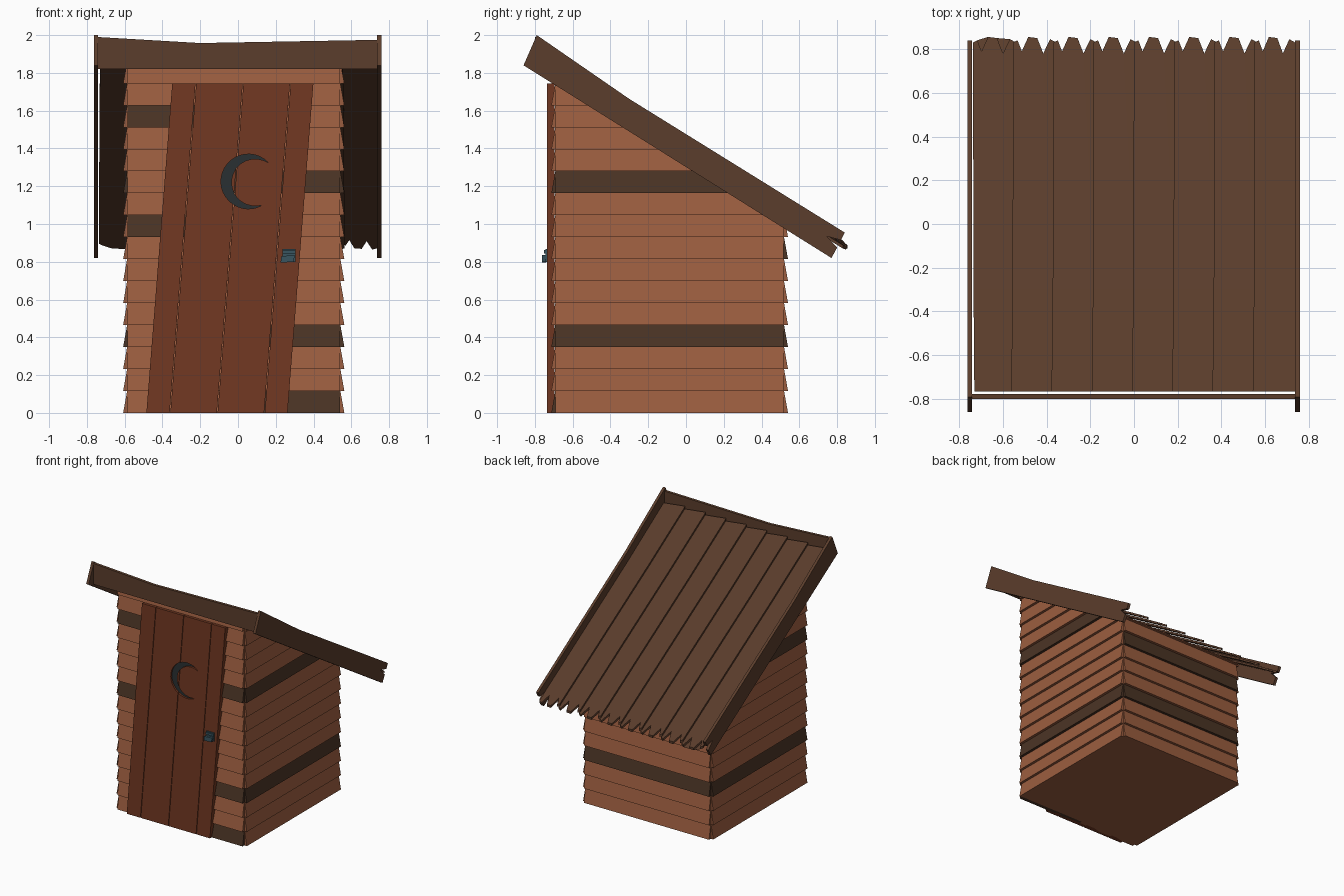
import bpy, bmesh, math
from mathutils import Vector

if "Cube" in bpy.data.objects:
    bpy.data.objects.remove(bpy.data.objects["Cube"])


def material(name, rgb):
    m = bpy.data.materials.new(name)
    m.diffuse_color = (*rgb, 1)
    m.use_nodes = True
    m.node_tree.nodes["Principled BSDF"].inputs["Base Color"].default_value = m.diffuse_color
    return m


WALL = material("red_brown_wood", (0.33, 0.11, 0.05))
DARK = material("dark_plank", (0.07, 0.034, 0.018))
ROOF = material("roof_wood", (0.105, 0.047, 0.025))
DOOR = material("door_wood", (0.17, 0.04, 0.016))
MOON = material("moon_dark", (0.023, 0.03, 0.032))
METAL = material("handle_metal", (0.04, 0.09, 0.115))


def finish(name, bm, *mats):
    bmesh.ops.recalc_face_normals(bm, faces=bm.faces[:])
    me = bpy.data.meshes.new(name)
    bm.to_mesh(me)
    bm.free()
    ob = bpy.data.objects.new(name, me)
    bpy.context.collection.objects.link(ob)
    for m in mats:
        me.materials.append(m)
    return ob


def loft(bm, ring_a, ring_b, mat=0):
    """Solid between two matching rings of points."""
    a = [bm.verts.new(p) for p in ring_a]
    b = [bm.verts.new(p) for p in ring_b]
    n = len(a)
    faces = [bm.faces.new(a), bm.faces.new(b[::-1])]
    faces += [bm.faces.new((a[i], b[i], b[(i + 1) % n], a[(i + 1) % n])) for i in range(n)]
    for f in faces:
        f.material_index = mat


def prism(bm, pts, axis, lo, hi):
    """Extrude a profile along x (points are y,z) or y (points are x,z)."""
    put = (lambda t, p: (t, p[0], p[1])) if axis == 'x' else (lambda t, p: (p[0], t, p[1]))
    loft(bm, [put(lo, p) for p in pts], [put(hi, p) for p in pts])


def rect(x0, x1, z0, z1):
    return [(x0, z0), (x1, z0), (x1, z1), (x0, z1)]


SLOPE = 0.625
NORMAL = Vector((0, SLOPE, 1)).normalized()
X0, X1, Y0, Y1 = -0.585, 0.54, -0.69, 0.517
PITCH = 0.1163


def roof_z(y):
    return 0.82 + (0.775 - y) * SLOPE


def clip_to_roof(bm):
    bmesh.ops.bisect_plane(bm, geom=bm.verts[:] + bm.edges[:] + bm.faces[:],
                           plane_co=(0, 0, roof_z(0) + 0.088), plane_no=NORMAL, clear_outer=True)
    bmesh.ops.holes_fill(bm, edges=bm.edges[:])


# Solid core of the hut
bm = bmesh.new()
prism(bm, rect(X0 + .008, X1 - .008, 0, 1.95), 'y', Y0 + .008, Y1 - .008)
clip_to_roof(bm)
finish("hut_core", bm, WALL)


# Lapped siding: a wedge board per row, a few rows dark
def siding(name, a, b, out, dark_rows):
    bm = bmesh.new()
    a, b, out = Vector((*a, 0)), Vector((*b, 0)), Vector((*out, 0))
    for r in range(16):
        z0, z1 = r * PITCH, (r + 1) * PITCH
        if z0 > roof_z(min(a.y, b.y)) + 0.08:
            continue
        prof = [(-.008, z0), (.023, z0), (.002, z1), (-.008, z1)]
        ring = [[p + out * o + Vector((0, 0, z)) for o, z in prof] for p in (a, b)]
        loft(bm, *ring, mat=1 if r in dark_rows else 0)
    clip_to_roof(bm)
    finish(name, bm, WALL, DARK)


siding("front_siding_left", (X0, Y0), (-0.05, Y0), (0, -1), {8, 13})
siding("front_siding_right", (-0.05, Y0), (X1, Y0), (0, -1), {0, 3, 10})
siding("right_siding", (X1, Y0), (X1, Y1), (1, 0), {3, 10})
siding("left_siding", (X0, Y0), (X0, Y1), (-1, 0), {3, 10})
siding("back_siding", (X0, Y1), (X1, Y1), (0, 1), {3, 7})

# Slanted door of four planks
bm = bmesh.new()
edges, lean, top = [-0.485, -0.36, -0.11, 0.14, 0.262], 0.137, 1.745
for i, (l, r) in enumerate(zip(edges, edges[1:])):
    l, r = l + .002 * (i > 0), r - .002 * (i < 3)
    prism(bm, [(l, 0), (r, 0), (r + lean, top), (l + lean, top)], 'y', -0.735, -0.695)
door = finish("door", bm, DOOR)

# Crescent window cut through the door with a dark panel behind
def arc(cx, cz, rad, a0, a1, n):
    angs = [math.radians(a0 + (a1 - a0) * i / n) for i in range(n + 1)]
    return [(cx + rad * math.cos(t), cz + rad * math.sin(t)) for t in angs]


crescent = arc(.055, 1.225, .145, 43.7, 299.3, 24) + arc(.09, 1.22, .125, 286.3, 55.7, 20)[1:-1]
bm = bmesh.new()
prism(bm, crescent, 'y', -0.80, -0.68)
cutter = finish("moon_cutter", bm)
cutter.hide_render = True
cutter.hide_viewport = True
cut = door.modifiers.new("moon", 'BOOLEAN')
cut.operation, cut.object, cut.solver = 'DIFFERENCE', cutter, 'EXACT'
bm = bmesh.new()
prism(bm, crescent, 'y', -0.72, -0.70)
finish("moon_panel", bm, MOON)

# Door handle
bm = bmesh.new()
prism(bm, rect(.235, .305, .80, .868), 'y', -0.743, -0.733)
prism(bm, [(.225, .795), (.295, .80), (.30, .835), (.23, .83)], 'y', -0.762, -0.74)
prism(bm, rect(.235, .305, .845, .862), 'y', -0.752, -0.74)
finish("door_handle", bm, METAL)

# Roof side boards with a split rear end
side = [(-.79, 2.0), (-.3, 1.662), (.84, .955), (.82, .915), (.745, .935),
        (.80, .875), (.77, .82), (-.86, 1.84)]
for name, lo in (("left_roof_edge", -0.762), ("right_roof_edge", 0.737)):
    bm = bmesh.new()
    prism(bm, side, 'x', lo, lo + 0.022)
    finish(name, bm, ROOF)

# Front roof trim
bm = bmesh.new()
prism(bm, [(-.745, 1.82), (.745, 1.82), (.745, 1.975), (-.2, 1.958), (-.745, 1.99)],
      'y', -0.80, -0.777)
finish("front_roof_trim", bm, ROOF)

# Eight overlapping roof planks, left edge raised, chipped rear ends
bm = bmesh.new()
N, W, THICK = 8, 1.472 / 8, 0.018
for i in range(N):
    xl = -0.736 + i * W
    xr = min(xl + W + 0.012, 0.736)
    outline = [(0, -.765), (1, -.765), (1, -.3), (1, .83), (.86, .845), (.7, .78), (.56, .85),
               (.35, .855), (.2, .79), (.1, .84), (0, .83), (0, -.3)]
    low, high = [], []
    for u, y in outline:
        bow = -0.012 * max(0, -y) if 0 < i else 0.008 * max(0, -y)
        sag = -0.012 if y == -.3 else 0
        x = xl + (xr - xl) * u + (bow if u < 1 or i < N - 1 else 0)
        p = Vector((x, y, roof_z(y) + 0.085 + 0.024 * (1 - u) + sag))
        low.append(p)
        high.append(p + Vector((0, 0, THICK)))
    loft(bm, low, high)
# split the bent outlines into clean faces
bmesh.ops.triangulate(bm, faces=[f for f in bm.faces if len(f.verts) > 4])
finish("roof_planks", bm, ROOF)
